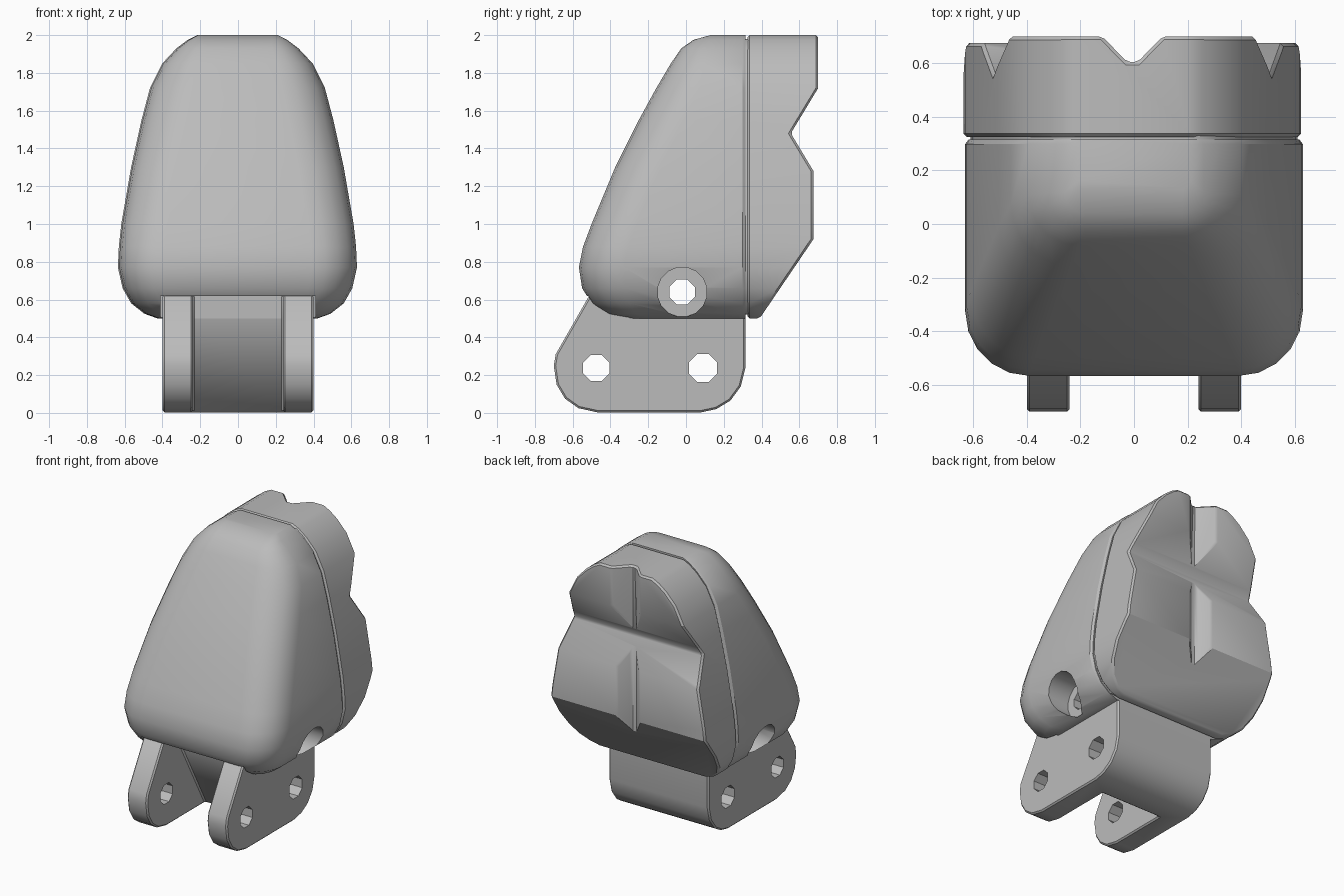
import bpy
import bmesh
from math import cos, sin, pi, radians

cube = bpy.data.objects.get("Cube")
if cube:
    bpy.data.objects.remove(cube, do_unlink=True)

grey = bpy.data.materials.new("plain grey")
grey.use_nodes = True
colour = (0.5, 0.5, 0.5, 1)
grey.diffuse_color = colour
grey.node_tree.nodes["Principled BSDF"].inputs["Base Color"].default_value = colour


def loft(name, rings):
    """Skin a stack of equal-length closed rings and cap both ends."""
    bm = bmesh.new()
    loops = [[bm.verts.new(p) for p in ring] for ring in rings]
    n = len(loops[0])
    for a, b in zip(loops, loops[1:]):
        for i in range(n):
            j = (i + 1) % n
            bm.faces.new((a[i], a[j], b[j], b[i]))
    bm.faces.new(loops[0])
    bm.faces.new(loops[-1])
    bmesh.ops.recalc_face_normals(bm, faces=bm.faces)
    mesh = bpy.data.meshes.new(name)
    bm.to_mesh(mesh)
    bm.free()
    mesh.materials.append(grey)
    obj = bpy.data.objects.new(name, mesh)
    bpy.context.collection.objects.link(obj)
    return obj


def prism_x(name, profile, x0, x1):
    return loft(name, [[(x, y, z) for y, z in profile] for x in (x0, x1)])


def prism_y(name, profile, y0, y1):
    return loft(name, [[(x, y, z) for x, z in profile] for y in (y0, y1)])


def prism_z(name, profile, z0, z1):
    return loft(name, [[(x, y, z) for x, y in profile] for z in (z0, z1)])


def circle(cy, cz, r, n):
    return [(cy + r * cos(2 * pi * (i + 0.5) / n), cz + r * sin(2 * pi * (i + 0.5) / n))
            for i in range(n)]


def apply(obj, mod):
    bpy.context.view_layer.objects.active = obj
    bpy.ops.object.modifier_apply(modifier=mod.name)


def cut(obj, cutter, operation="DIFFERENCE"):
    mod = obj.modifiers.new("cut", "BOOLEAN")
    mod.operation, mod.solver, mod.object = operation, "EXACT", cutter
    apply(obj, mod)
    bpy.data.objects.remove(cutter, do_unlink=True)


def bevel(obj, width, angle=40):
    mod = obj.modifiers.new("soft edges", "BEVEL")
    mod.width, mod.segments, mod.limit_method = width, 1, "ANGLE"
    mod.angle_limit = radians(angle)
    apply(obj, mod)


def smooth(obj, angle=32):
    bpy.ops.object.select_all(action="DESELECT")
    obj.select_set(True)
    bpy.context.view_layer.objects.active = obj
    bpy.ops.object.shade_smooth_by_angle(angle=radians(angle))


# Shell levels: height, half width, front y, corner radius
LEVELS = [
    (0.50, 0.42, -0.33, 0.12), (0.525, 0.49, -0.43, 0.16), (0.58, 0.56, -0.50, 0.20),
    (0.66, 0.605, -0.55, 0.23), (0.77, 0.63, -0.567, 0.24), (0.88, 0.625, -0.545, 0.24),
    (1.00, 0.612, -0.50, 0.24), (1.30, 0.56, -0.375, 0.24), (1.55, 0.505, -0.25, 0.24),
    (1.72, 0.46, -0.157, 0.23), (1.85, 0.395, -0.08, 0.19), (1.93, 0.32, -0.025, 0.14),
    (1.975, 0.26, 0.04, 0.08), (2.00, 0.21, 0.13, 0.03),
]


def shell_ring(z, w, front, r):
    steps = 5
    arc = [pi / 2 * i / steps for i in range(steps + 1)]
    half = [(w - 0.012, 0.315), (w, 0.298)]
    half += [(w - r + r * cos(a), front + r - r * sin(a)) for a in arc]
    return [(x, y, z) for x, y in half] + [(-x, y, z) for x, y in reversed(half)]


def outline(inset=0.0):
    half = [(w - inset, min(max(z, 0.5 + inset), 2 - inset)) for z, w, _, _ in LEVELS]
    return half + [(-x, z) for x, z in reversed(half)]


# Tip shell, with a slot for the bracket and counterbored pin holes
shell = loft("tip_shell", [shell_ring(*level) for level in LEVELS])
slot = [(-0.41, -1), (0.41, -1), (0.41, -0.3), (-0.41, -0.3)]
cut(shell, prism_z("slot_cutter", slot, 0.4, 0.62))
for side in (1, -1):
    cut(shell, prism_x("bore_cutter", circle(-0.02, 0.64, 0.132, 16), side * 0.44, side * 0.8))
cut(shell, prism_x("pin_cutter", circle(-0.02, 0.64, 0.072, 8), -1, 1))
smooth(shell)

# Recessed core in the seam between shell and pad
core = prism_y("seam_core", outline(0.02), 0.30, 0.34)
smooth(core)

# Grip pad with a horizontal notch and a vertical groove
pad = prism_y("grip_pad", outline(), 0.325, 0.8)
side_profile = [(0.2, 0.4), (0.322, 0.4), (0.675, 0.92), (0.675, 1.28), (0.555, 1.48),
                (0.70, 1.72), (0.70, 2.2), (0.2, 2.2)]
cut(pad, prism_x("pad_profile", side_profile, -1, 1), "INTERSECT")
groove = [(-0.2, 0.79), (-0.02, 0.605), (0.02, 0.605), (0.2, 0.79)]
cut(pad, prism_z("groove_cutter", groove, 0.3, 2.3))
bevel(pad, 0.012)
pad.location.x = -0.006
smooth(pad)

# Forked bracket: two prongs joined by a sloped web at the back
bracket_profile = [
    (-0.51, 0.625), (-0.69, 0.31), (-0.70, 0.25), (-0.685, 0.15), (-0.64, 0.075),
    (-0.57, 0.025), (-0.47, 0.003), (0.08, 0.003), (0.16, 0.02), (0.235, 0.065),
    (0.29, 0.14), (0.315, 0.24), (0.315, 0.625),
]
bracket = prism_x("hinge_bracket", bracket_profile, -0.40, 0.40)
fork = [(-1, -0.2), (0.08, -0.2), (-0.3, 0.5), (-0.3, 0.8), (-1, 0.8)]
cut(bracket, prism_x("fork_cutter", fork, -0.24, 0.24))
bevel(bracket, 0.01, 50)
for y, z, r in ((-0.475, 0.237, 0.075), (0.09, 0.237, 0.08), (-0.02, 0.64, 0.072)):
    cut(bracket, prism_x("hole_cutter", circle(y, z, r, 8), -1, 1))
smooth(bracket)
